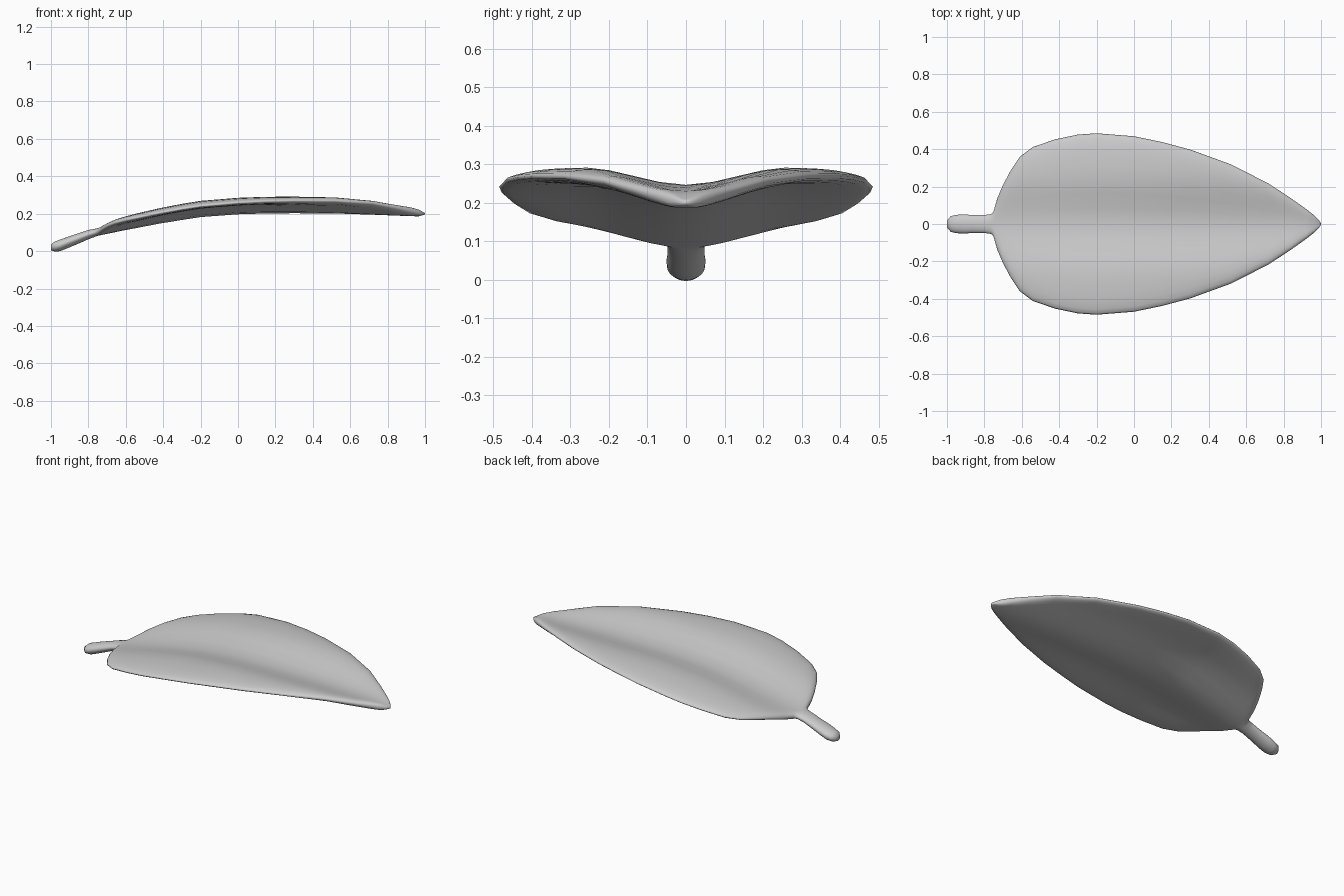
import bpy, bmesh, math

if "Cube" in bpy.data.objects:
    bpy.data.objects.remove(bpy.data.objects["Cube"])

# half-width of the outline along x (stem, then blade)
OUTLINE = [(-1, .018), (-.98, .042), (-.95, .049), (-.91, .051), (-.86, .048), (-.8, .048),
           (-.765, .053), (-.752, .065), (-.73, .14), (-.7, .21), (-.66, .285), (-.61, .36), (-.54, .412),
           (-.42, .453), (-.3, .478), (-.2, .485), (0, .469), (.15, .438), (.3, .398),
           (.52, .318), (.72, .216), (.84, .137), (.92, .08), (.965, .045), (.988, .022), (1, .004)]
# height of the midrib, half thickness, depth of the fold
SPINE = [(-1, .02), (-.95, .031), (-.9, .05), (-.8, .088), (-.75, .102), (-.7, .113), (-.6, .134),
         (-.4, .173), (-.2, .204), (0, .219), (.2, .225), (.5, .224), (.72, .217), (.92, .209), (1, .2)]
THICK = [(-1, .015), (-.98, .027), (-.95, .031), (-.9, .03), (-.8, .025), (-.75, .02), (-.5, .022),
         (.92, .022), (.965, .018), (1, .004)]
FOLD = [(-.75, .025), (-.6, .033), (-.3, .043), (.2, .046), (1, .044)]


def interp(table, x):
    if x <= table[0][0]:
        return table[0][1]
    for (x0, a), (x1, b) in zip(table, table[1:]):
        if x <= x1:
            return a + (b - a) * (x - x0) / (x1 - x0)
    return table[-1][1]


def ring(x, w, n=36):
    """Closed cross-section: elliptical on the stem, a folded slab on the blade."""
    z, t, d = (interp(tab, x) for tab in (SPINE, THICK, FOLD))
    power = 2 + 4 * min(1, max(0, (x + .77) / .08))
    pts = []
    for i in range(n):
        a = 2 * math.pi * i / n
        u = math.cos(a)
        h = t * math.sqrt(max(0, 1 - abs(u) ** power)) * (1 if math.sin(a) >= 0 else -1)
        y = u * w
        s = min(1, abs(y) / .27)
        lift = d * s * s * (3 - 2 * s) - .25 * max(0, abs(y) - .33) ** 2
        pts.append((x, y, z + lift + h))
    return pts


# leaf: one loft from stem end to tip
bm = bmesh.new()
rings = [[bm.verts.new(p) for p in ring(x, w)] for x, w in OUTLINE]
for a, b in zip(rings, rings[1:]):
    for i in range(len(a)):
        j = (i + 1) % len(a)
        bm.faces.new((a[i], a[j], b[j], b[i]))
bm.faces.new(rings[0])
bm.faces.new(rings[-1])
bmesh.ops.recalc_face_normals(bm, faces=bm.faces)
mesh = bpy.data.meshes.new("leaf")
bm.to_mesh(mesh)
bm.free()
leaf = bpy.data.objects.new("leaf", mesh)
bpy.context.collection.objects.link(leaf)
for p in mesh.polygons:
    p.use_smooth = True
